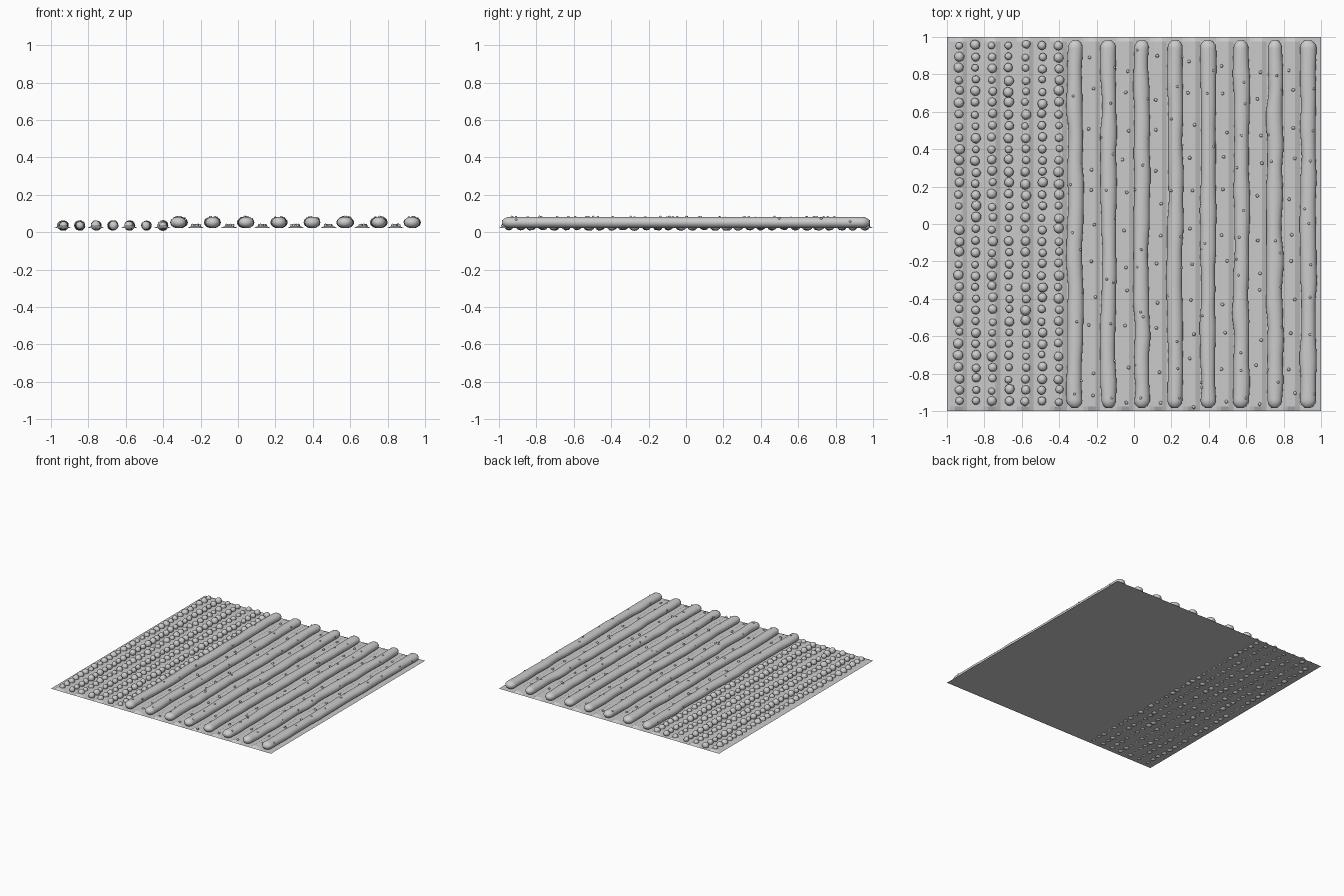
import bpy, bmesh, math, random
from mathutils import Vector, Matrix, noise

random.seed(7)
GROUND_Z = 0.022
STEP = 0.178            # spacing of the planted ridges
FIRST_RIDGE = -0.315

if "Cube" in bpy.data.objects:
    bpy.data.objects.remove(bpy.data.objects["Cube"], do_unlink=True)


def finish(bm, name, smooth=True):
    bmesh.ops.recalc_face_normals(bm, faces=bm.faces)
    for face in bm.faces:
        face.smooth = smooth
    mesh = bpy.data.meshes.new(name)
    bm.to_mesh(mesh)
    bm.free()
    obj = bpy.data.objects.new(name, mesh)
    bpy.context.collection.objects.link(obj)
    return obj


def add_lump(bm, centre, radius, detail, rough):
    """Slightly irregular ball."""
    spin = Matrix.Rotation(random.uniform(0, math.tau), 4, Vector((1, 1, 2)).normalized())
    made = bmesh.ops.create_icosphere(bm, subdivisions=detail, radius=radius,
                                      matrix=Matrix.Translation(centre) @ spin)
    for v in made["verts"]:
        v.co = centre + (v.co - centre) * (1 + random.uniform(-rough, rough))


def add_bank(bm, x, z, half_w, half_h, half_len, sides, steps, wobble, cap):
    """Long rounded bank along y with tapering ends."""
    rings = []
    for i in range(steps + 1):
        # Cosine spacing at the tips, even spacing along the middle
        t = -1 + 2 * i / steps
        y = half_len * t
        tip = half_len - abs(y)
        scale = 1.0
        if i in (0, steps):
            scale = 0.4
        elif tip < cap:
            scale = math.sqrt(1 - (1 - tip / cap) ** 2)
        sway = noise.noise(Vector((x * 9, y * 5, 0.5))) * wobble
        swell = 1 + noise.noise(Vector((x * 7, y * 7, 4.5))) * wobble * 20
        ring = []
        for k in range(sides):
            a = math.tau * k / sides
            ring.append(bm.verts.new((x + sway + half_w * scale * swell * math.cos(a), y,
                                      z + half_h * scale * math.sin(a))))
        rings.append(ring)
    for a, b in zip(rings, rings[1:]):
        for k in range(sides):
            n = (k + 1) % sides
            bm.faces.new((a[k], a[n], b[n], b[k]))
    bm.faces.new(rings[0])
    bm.faces.new(rings[-1])


# Flat soil sheet
bm = bmesh.new()
bmesh.ops.create_grid(bm, x_segments=1, y_segments=1, size=1,
                      matrix=Matrix.Translation((0, 0, GROUND_Z)))
finish(bm, "soil_sheet", smooth=False)

# Tall planted ridges
ridge_xs = [FIRST_RIDGE + STEP * i for i in range(8)]
for i, x in enumerate(ridge_xs):
    bm = bmesh.new()
    add_bank(bm, x, 0.052, 0.041, 0.031, 0.983, 14, 160, 0.008, 0.04)
    finish(bm, f"ridge_{i + 1}")

# Low mounds in the furrows, continuing beneath the crop
for i in range(11):
    x = FIRST_RIDGE + STEP * (i - 3.5)
    bm = bmesh.new()
    for y, inset in ((-1, 0), (-0.975, 1), (0.975, 1), (1, 0)):
        top = GROUND_Z + (0.012 if inset else 0.001)
        for dx, z in ((-0.045, GROUND_Z + 0.0005), (-0.02, top),
                      (0.02, top), (0.045, GROUND_Z + 0.0005)):
            bm.verts.new((x + dx, y, z))
    bm.verts.ensure_lookup_table()
    for row in range(3):
        for col in range(3):
            a = row * 4 + col
            bm.faces.new([bm.verts[k] for k in (a, a + 1, a + 5, a + 4)])
    finish(bm, f"furrow_mound_{i + 1}", smooth=False)

# Rows of round crop heads
ROWS = 32
for c in range(7):
    x = -0.936 + 0.089 * c
    bm = bmesh.new()
    for r in range(ROWS):
        y = 0.955 - 1.905 * r / (ROWS - 1) + random.uniform(-0.006, 0.006)
        radius = random.uniform(0.019, 0.028)
        centre = Vector((x + random.uniform(-0.004, 0.004), y, 0.036))
        add_lump(bm, centre, radius, 2, 0.05)
    finish(bm, f"crop_row_{c + 1}")

# Small stones in the furrows and on the ridges
bm = bmesh.new()
for x in ridge_xs:
    for k in range(11):
        y = -0.94 + 0.18 * k + random.uniform(-0.05, 0.05)
        if x < ridge_xs[-1]:
            place = Vector((x + STEP / 2 + random.uniform(-0.02, 0.02), y, 0.036))
            add_lump(bm, place, 0.01, 1, 0.1)
        lean = random.uniform(0.2, math.pi - 0.2)
        y = max(-0.93, min(0.93, y + random.uniform(-0.08, 0.08)))
        place = Vector((x + 0.039 * math.cos(lean), y, 0.052 + 0.029 * math.sin(lean)))
        add_lump(bm, place, 0.008, 1, 0.1)
finish(bm, "stones")
